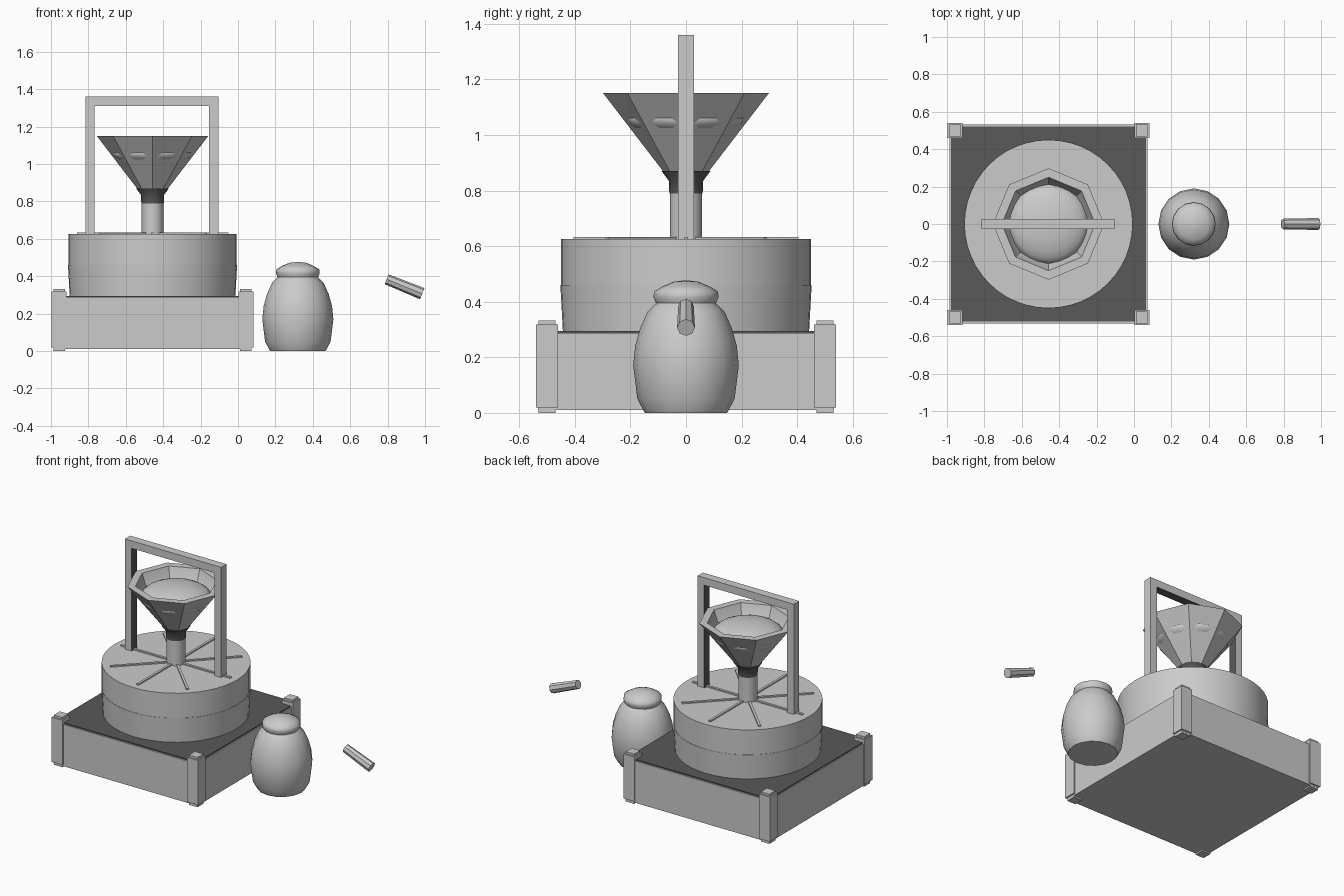
import bpy, bmesh, math
from mathutils import Vector

cube = bpy.data.objects.get("Cube")
if cube:
    bpy.data.objects.remove(cube, do_unlink=True)


def material(name, value):
    m = bpy.data.materials.new(name)
    m.use_nodes = True
    colour = (value, value, value, 1)
    m.diffuse_color = colour
    m.node_tree.nodes["Principled BSDF"].inputs["Base Color"].default_value = colour
    return m


LIGHT = material("light_grey", 0.6)
DARK = material("dark_grey", 0.1)
MX = -0.457   # mill centre on x


def finish(name, bm, mats=(LIGHT,), smooth=None):
    bmesh.ops.recalc_face_normals(bm, faces=bm.faces)
    mesh = bpy.data.meshes.new(name)
    bm.to_mesh(mesh)
    bm.free()
    for m in mats:
        mesh.materials.append(m)
    ob = bpy.data.objects.new(name, mesh)
    bpy.context.collection.objects.link(ob)
    if smooth:
        bpy.ops.object.select_all(action='DESELECT')
        ob.select_set(True)
        bpy.context.view_layer.objects.active = ob
        bpy.ops.object.shade_smooth_by_angle(angle=math.radians(smooth))
    return ob


def box(name, lo, hi, mat=LIGHT):
    bm = bmesh.new()
    bmesh.ops.create_cube(bm, size=1)
    for v in bm.verts:
        v.co = [(a + b) / 2 + c * (b - a) for a, b, c in zip(lo, hi, v.co)]
    return finish(name, bm, (mat,))


def lathe(name, profile, sides, x, mat=LIGHT, smooth=40, closed=False):
    """Stack rings of (radius, height); cap both ends or join them."""
    bm = bmesh.new()
    rings = []
    for r, z in profile:
        angles = [math.tau * i / sides for i in range(sides)]
        rings.append([bm.verts.new((x + r * math.cos(a), r * math.sin(a), z)) for a in angles])
    pairs = list(zip(rings, rings[1:]))
    if closed:
        pairs.append((rings[-1], rings[0]))
    else:
        bm.faces.new(rings[0])
        bm.faces.new(rings[-1])
    for lower, upper in pairs:
        for i in range(sides):
            j = (i + 1) % sides
            bm.faces.new((lower[i], lower[j], upper[j], upper[i]))
    return finish(name, bm, (mat,), smooth)


# Square base with dark top sheet and corner posts
box("base_box", (MX - 0.53, -0.532, 0.01), (MX + 0.53, 0.532, 0.288))
box("base_top_sheet", (MX - 0.522, -0.522, 0.287), (MX + 0.522, 0.522, 0.295), DARK)
for sx, side in ((-1, "right"), (1, "left")):
    for sy, end in ((-1, "front"), (1, "back")):
        cx, cy = MX + sx * 0.499, sy * 0.5
        for part, h, z0, z1 in (("post", 0.04, 0.02, 0.318), ("post_core", 0.031, 0, 0.332)):
            box(f"{end}_{side}_{part}", (cx - h, cy - h, z0), (cx + h, cy + h, z1))

# Millstones
lathe("lower_stone", [(0.443, 0.295), (0.452, 0.46)], 48, MX)
lathe("upper_stone", [(0.45, 0.455), (0.45, 0.625)], 48, MX)

# Radial ribs on the upper stone
for i in range(8):
    rib = box(f"stone_rib_{i + 1}", (0.04, -0.008, 0.62), (0.405, 0.008, 0.633))
    rib.location.x = MX
    rib.rotation_euler.z = math.tau * i / 8

# Feed pipe, dark neck and eight-sided hopper
lathe("feed_pipe", [(0.058, 0.62), (0.058, 0.8)], 16, MX)
lathe("hopper_neck", [(0.06, 0.79), (0.062, 0.835), (0.088, 0.87)], 16, MX, DARK)
lathe("hopper", [(0.06, 0.84), (0.298, 1.15), (0.25, 1.15), (0.225, 1.08), (0.04, 0.85)],
      8, MX, smooth=30, closed=True)

# Grain heaped in the hopper
bm = bmesh.new()
bmesh.ops.create_uvsphere(bm, u_segments=24, v_segments=12, radius=1)
for v in bm.verts:
    v.co = (MX + v.co.x * 0.214, v.co.y * 0.214, 1.06 + v.co.z * 0.075)
finish("grain", bm, smooth=60)

# Arched frame with dark inner faces
bm = bmesh.new()
outer, inner, foot, top, under = 0.355, 0.306, 0.62, 1.36, 1.31
outline = [(-outer, foot), (-outer, top), (outer, top), (outer, foot),
           (inner, foot), (inner, under), (-inner, under), (-inner, foot)]
face = bm.faces.new([bm.verts.new((MX - 0.003 + x, -0.028, z)) for x, z in outline])
ext = bmesh.ops.extrude_face_region(bm, geom=[face])
for v in ext["geom"]:
    if isinstance(v, bmesh.types.BMVert):
        v.co.y = 0.028
for f in bm.faces:
    c = f.calc_center_median()
    if len(f.verts) == 4 and abs(c.x - MX + 0.003) < inner + 0.001 and foot + 0.01 < c.z < under + 0.001:
        f.material_index = 1
finish("hopper_frame", bm, (LIGHT, DARK))

# Tied sack
lathe("sack", [(0.148, 0), (0.175, 0.05), (0.19, 0.17), (0.183, 0.24), (0.165, 0.305),
               (0.138, 0.365), (0.108, 0.395), (0.117, 0.415), (0.115, 0.437),
               (0.085, 0.455), (0.045, 0.472), (0.01, 0.476)], 16, 0.32, smooth=60)

# Loose handle
start, end = Vector((0.795, 0, 0.384)), Vector((0.985, 0, 0.307))
bm = bmesh.new()
bmesh.ops.create_cone(bm, cap_ends=True, segments=8, radius1=0.028, radius2=0.032,
                      depth=(end - start).length)
turn = (end - start).to_track_quat('Z', 'Y')
for v in bm.verts:
    v.co = turn @ v.co + (start + end) / 2
finish("handle", bm)
